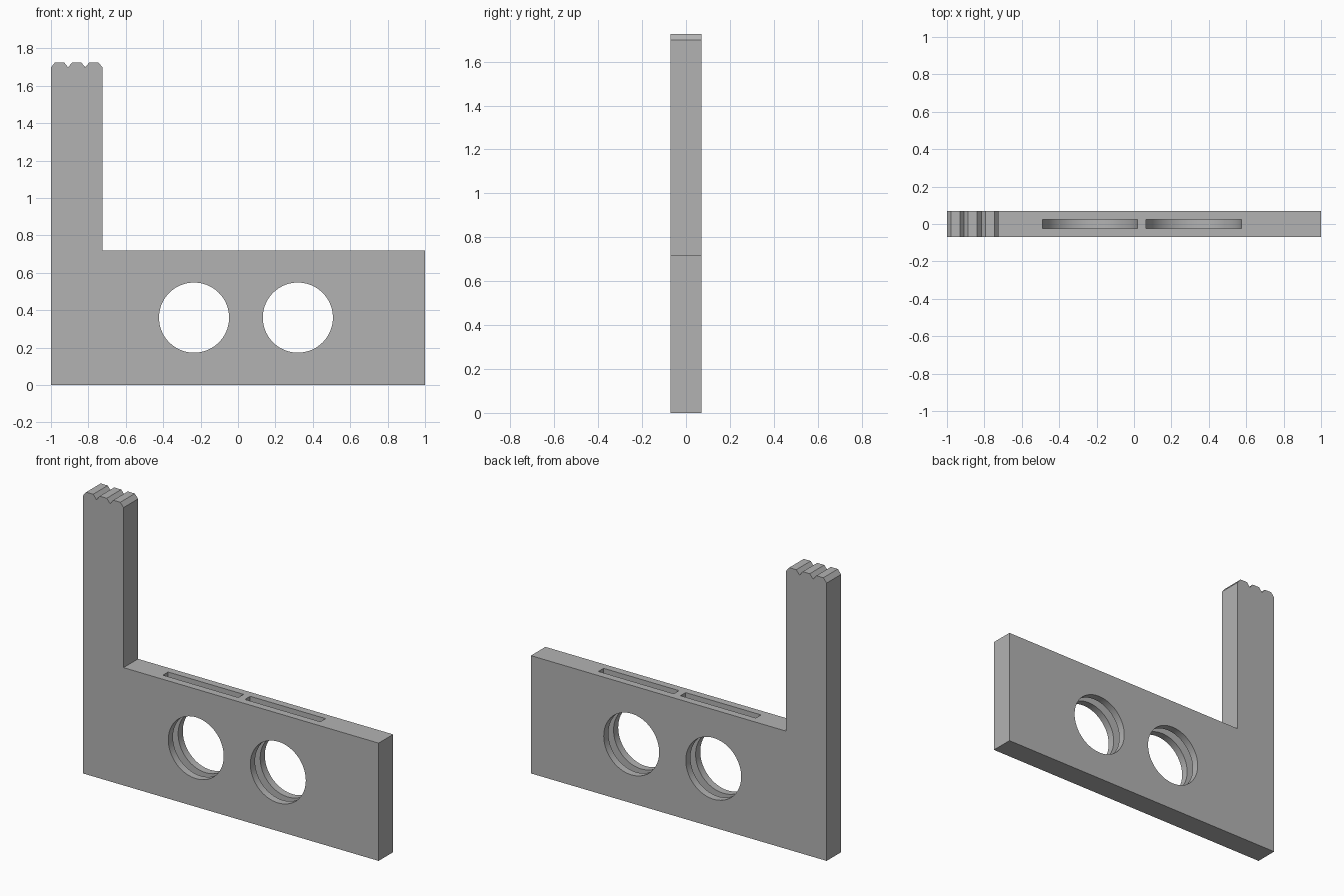
import bpy, bmesh
from math import cos, sin, pi, radians

cube = bpy.data.objects.get("Cube")
if cube:
    bpy.data.objects.remove(cube, do_unlink=True)

HALF_DEPTH = 0.07
TOP, POST_TOP, POST_RIGHT = 0.72, 1.725, -0.725
HOLE_Z, HOLE_R, SLOT_R, SLOT_HALF = 0.36, 0.1875, 0.255, 0.025

grey = bpy.data.materials.new("plain grey")
grey.use_nodes = True
colour = (0.45, 0.45, 0.45, 1)
grey.diffuse_color = colour
grey.node_tree.nodes["Principled BSDF"].inputs["Base Color"].default_value = colour


def prism(name, outline, half):
    """Extrude an (x, z) outline symmetrically along y."""
    bm = bmesh.new()
    face = bm.faces.new([bm.verts.new((x, -half, z)) for x, z in outline])
    side = bmesh.ops.extrude_face_region(bm, geom=[face])["geom"]
    verts = [v for v in side if isinstance(v, bmesh.types.BMVert)]
    bmesh.ops.translate(bm, verts=verts, vec=(0, 2 * half, 0))
    bmesh.ops.recalc_face_normals(bm, faces=bm.faces)
    mesh = bpy.data.meshes.new(name)
    bm.to_mesh(mesh)
    bm.free()
    mesh.materials.append(grey)
    obj = bpy.data.objects.new(name, mesh)
    bpy.context.collection.objects.link(obj)
    return obj


def arc(cx, radius, start, end, steps):
    angles = [start + (end - start) * i / steps for i in range(steps + 1)]
    return [(cx + radius * cos(a), HOLE_Z + radius * sin(a)) for a in angles]


# L-shaped plate with three chamfered teeth on top of the post
outline = [(-1, 0), (1, 0), (1, TOP), (POST_RIGHT, TOP)]
pitch, chamfer = (POST_RIGHT + 1) / 3, 0.022
for i in range(3):
    right = POST_RIGHT - i * pitch
    outline += [(right, POST_TOP - 0.027), (right - chamfer, POST_TOP),
                (right - pitch + chamfer, POST_TOP)]
outline.append((-1, POST_TOP - 0.027))
frame = prism("slotted_frame", outline, HALF_DEPTH)

# Round windows, each with a round-bottomed slot open at the top
cutters = []
for cx in (-0.235, 0.32):
    cutters.append(prism("window_cutter", arc(cx, HOLE_R, 0, 2 * pi, 72)[:-1], 0.2))
    slot = [(cx + SLOT_R, TOP + 0.1), (cx - SLOT_R, TOP + 0.1)]
    cutters.append(prism("slot_cutter", slot + arc(cx, SLOT_R, pi, 2 * pi, 48), SLOT_HALF))

bpy.context.view_layer.objects.active = frame
for cutter in cutters:
    cut = frame.modifiers.new("cut", "BOOLEAN")
    cut.operation, cut.solver, cut.object = "DIFFERENCE", "EXACT", cutter
    bpy.ops.object.modifier_apply(modifier=cut.name)
    bpy.data.objects.remove(cutter, do_unlink=True)

bpy.ops.object.select_all(action="DESELECT")
frame.select_set(True)
bpy.ops.object.shade_smooth_by_angle(angle=radians(20))
